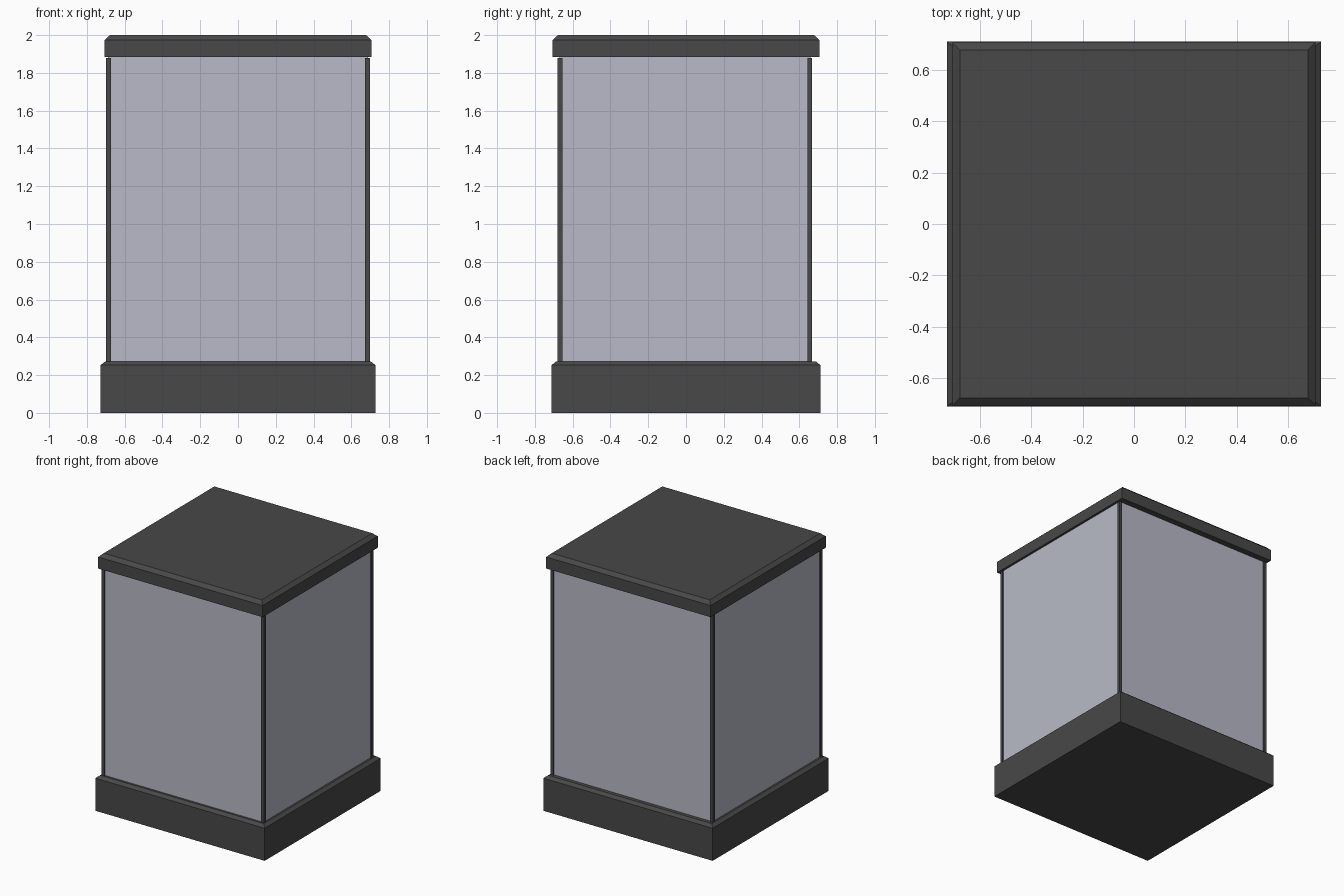
import bpy, bmesh

if "Cube" in bpy.data.objects:
    bpy.data.objects.remove(bpy.data.objects["Cube"])


def material(name, rgb):
    m = bpy.data.materials.new(name)
    m.diffuse_color = (*rgb, 1)
    m.use_nodes = True
    m.node_tree.nodes["Principled BSDF"].inputs["Base Color"].default_value = m.diffuse_color
    return m


dark = material("dark grey", (0.065, 0.065, 0.065))
glass = material("pale blue grey", (0.48, 0.49, 0.57))


def stack(name, rings, mat, cx=0, cy=0):
    """Closed solid from rectangular rings (half x, half y, z)."""
    bm = bmesh.new()
    loops = [[bm.verts.new((cx + sx * hx, cy + sy * hy, z))
              for sx, sy in ((-1, -1), (1, -1), (1, 1), (-1, 1))]
             for hx, hy, z in rings]
    for a, b in zip(loops, loops[1:]):
        for i in range(4):
            j = (i + 1) % 4
            bm.faces.new((a[i], a[j], b[j], b[i]))
    bm.faces.new(loops[0][::-1])
    bm.faces.new(loops[-1])
    me = bpy.data.meshes.new(name)
    bm.to_mesh(me)
    bm.free()
    me.materials.append(mat)
    ob = bpy.data.objects.new(name, me)
    bpy.context.collection.objects.link(ob)
    return ob


# Plinth and lid, each with a bevelled upper edge
stack("base", [(0.727, 0.711, 0), (0.727, 0.711, 0.253), (0.702, 0.687, 0.273)], dark)
stack("lid", [(0.706, 0.706, 1.884), (0.706, 0.706, 1.974), (0.678, 0.678, 2.0)], dark)

# Pane box, set back slightly behind the corner posts
stack("glass_panes", [(0.688, 0.664, 0.26), (0.688, 0.664, 1.89)], glass, 0, -0.006)

# Slim corner posts, stopping just under the lid
for sx, xn in ((-1, "left"), (1, "right")):
    for sy, yn in ((-1, "front"), (1, "back")):
        stack(f"{yn}_{xn}_post", [(0.0125, 0.0125, 0.26), (0.0125, 0.0125, 1.879)],
              dark, sx * 0.685, sy * 0.661 - 0.006)
